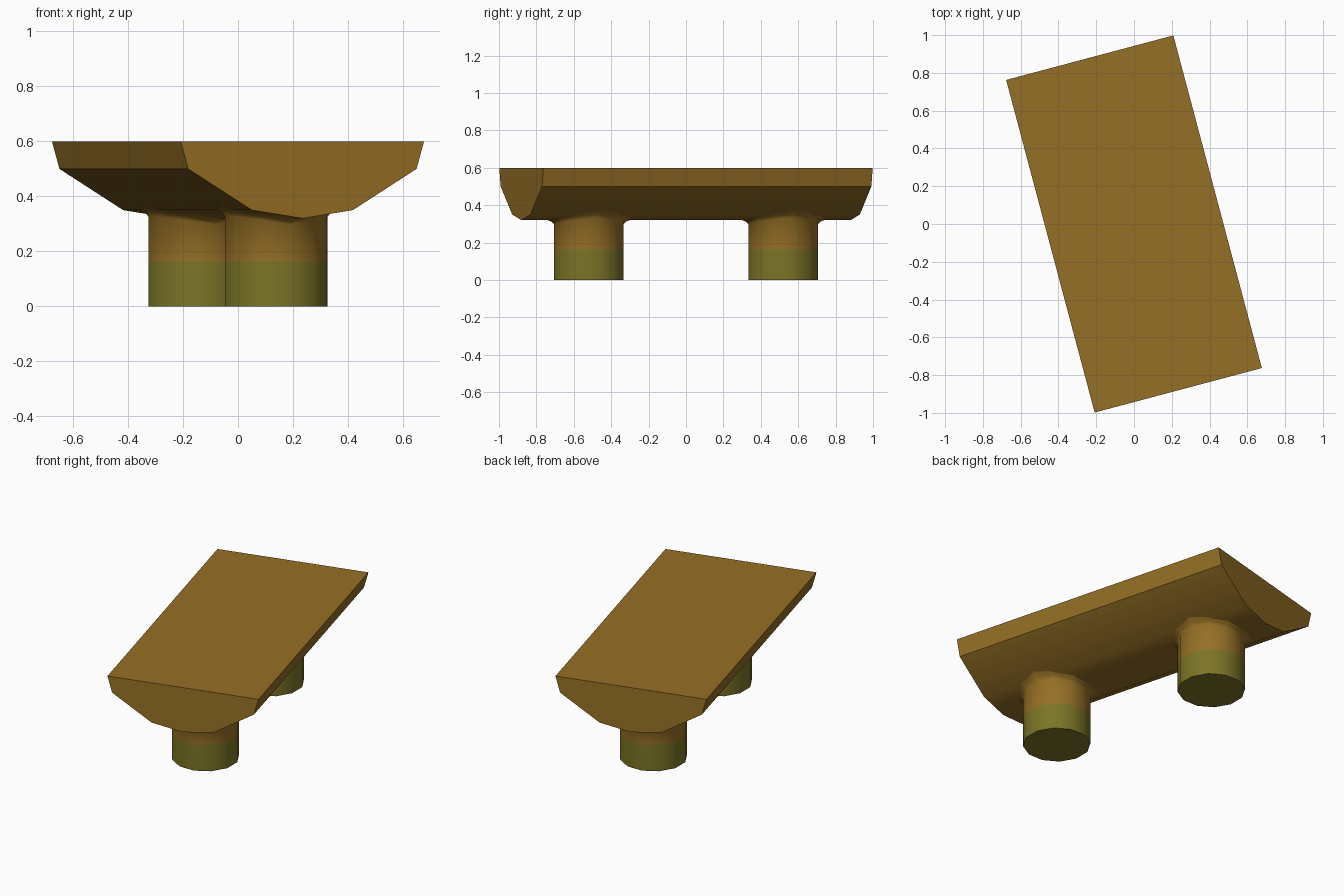
import bpy, bmesh, math
from mathutils import Matrix

if "Cube" in bpy.data.objects:
    bpy.data.objects.remove(bpy.data.objects["Cube"])

TURN = Matrix.Rotation(math.radians(14.9), 4, 'Z')


def material(name, rgb):
    m = bpy.data.materials.new(name)
    m.diffuse_color = (*rgb, 1)
    m.use_nodes = True
    m.node_tree.nodes["Principled BSDF"].inputs["Base Color"].default_value = m.diffuse_color
    return m


wood = material("brown wood", (0.305, 0.162, 0.019))
moss = material("mossy olive", (0.200, 0.175, 0.020))


def finish(name, bm, mats, angle):
    bmesh.ops.recalc_face_normals(bm, faces=bm.faces)
    bm.transform(TURN)
    me = bpy.data.meshes.new(name)
    bm.to_mesh(me)
    bm.free()
    for m in mats:
        me.materials.append(m)
    ob = bpy.data.objects.new(name, me)
    bpy.context.collection.objects.link(ob)
    bpy.ops.object.select_all(action='DESELECT')
    ob.select_set(True)
    bpy.context.view_layer.objects.active = ob
    bpy.ops.object.shade_smooth_by_angle(angle=math.radians(angle))
    return ob


# Seat: half log profile extruded along its length
half = [(0.458, 0.6), (0.43, 0.5), (0.19, 0.35)]
profile = half + [(0, 0.32)] + [(-x, z) for x, z in reversed(half)]
L = 0.911
bm = bmesh.new()
face = bm.faces.new([bm.verts.new((x, -L, z)) for x, z in profile])
ext = bmesh.ops.extrude_face_region(bm, geom=[face], use_keep_orig=True)
bmesh.ops.translate(bm, vec=(0, 2 * L, 0),
                    verts=[g for g in ext["geom"] if isinstance(g, bmesh.types.BMVert)])
finish("seat", bm, [wood], 35)


def underside(x):
    x = abs(x)
    return 0.32 + 0.03 * x / 0.19 if x < 0.19 else 0.35 + 0.625 * (x - 0.19)


# Legs: twelve sided posts, flaring where they meet the underside
def leg(name, y):
    bm = bmesh.new()
    rings = []
    for r, z, drop in [(0.193, 0, None), (0.193, 0.163, None),
                       (0.193, 0, 0.022), (0.205, 0, 0.009), (0.232, 0, -0.002)]:
        ring = []
        for i in range(12):
            a = math.tau * i / 12
            x = r * math.cos(a)
            h = z if drop is None else underside(x) - drop
            ring.append(bm.verts.new((x, y + r * math.sin(a), h)))
        rings.append(ring)
    bm.faces.new(rings[0])
    for lo, hi in zip(rings, rings[1:]):
        for i in range(12):
            j = (i + 1) % 12
            bm.faces.new((lo[i], lo[j], hi[j], hi[i]))
    for f in bm.faces:
        f.material_index = 1 if f.calc_center_median().z < 0.163 else 0
    finish(name, bm, [wood, moss], 60)


leg("front_leg", -0.538)
leg("back_leg", 0.538)
